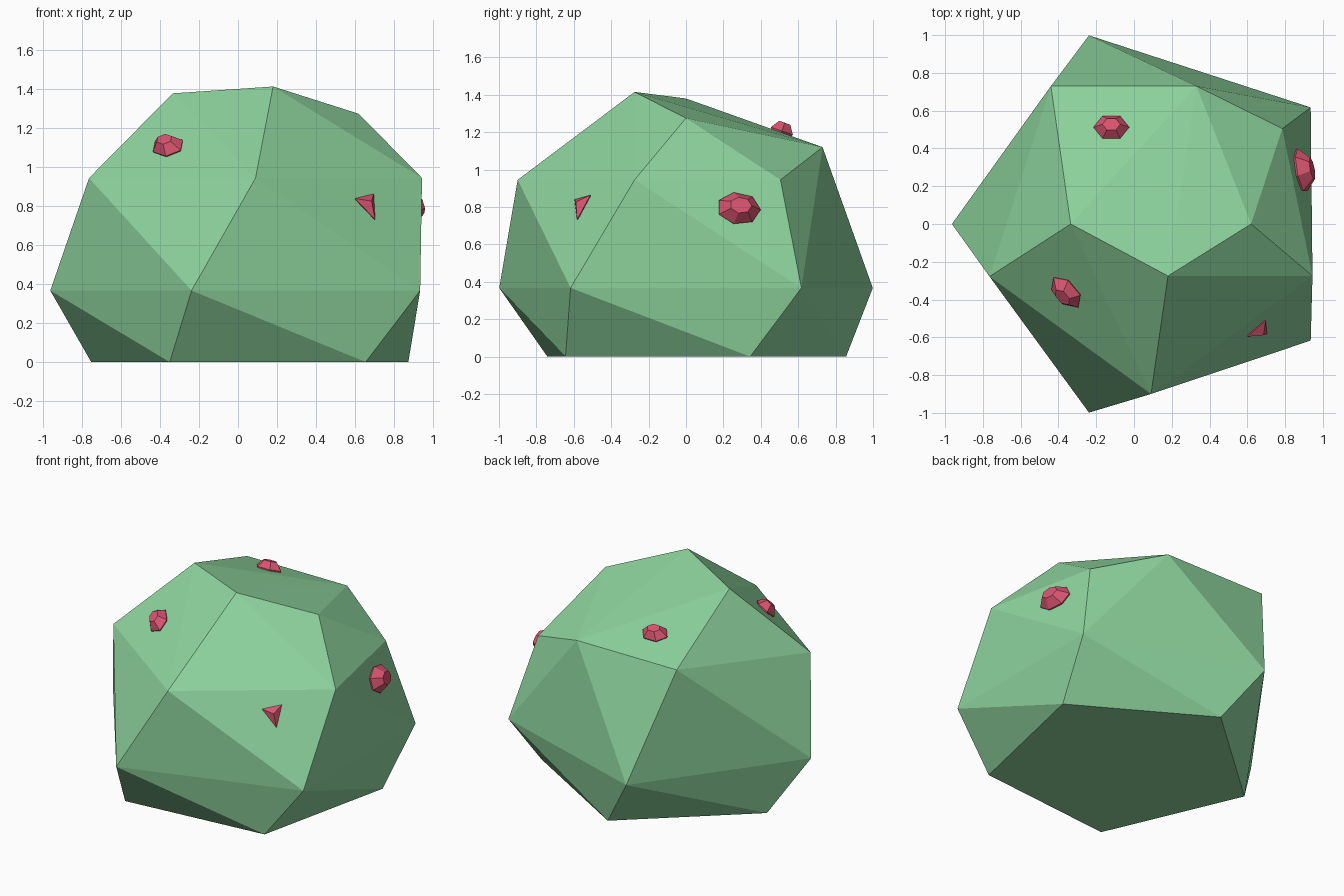
import bpy, bmesh, math
from mathutils import Vector, Matrix
from mathutils.bvhtree import BVHTree

if "Cube" in bpy.data.objects:
    bpy.data.objects.remove(bpy.data.objects["Cube"])


def material(name, rgb):
    m = bpy.data.materials.new(name)
    m.diffuse_color = (*rgb, 1)
    m.use_nodes = True
    m.node_tree.nodes["Principled BSDF"].inputs["Base Color"].default_value = m.diffuse_color
    return m


green = material("mint_green", (0.27, 0.66, 0.34))
red = material("rose_red", (0.69, 0.09, 0.16))


def add_object(name, bm, mat):
    bmesh.ops.recalc_face_normals(bm, faces=bm.faces)
    me = bpy.data.meshes.new(name)
    bm.to_mesh(me)
    ob = bpy.data.objects.new(name, me)
    bpy.context.collection.objects.link(ob)
    me.materials.append(mat)
    return ob


def hull(bm):
    res = bmesh.ops.convex_hull(bm, input=bm.verts)
    bmesh.ops.delete(bm, geom=[v for v in bm.verts if not v.link_faces], context='VERTS')


def ring(radius, z, start):
    return [(0.086 + radius * math.cos(math.radians(start + 72 * i)),
             radius * math.sin(math.radians(start + 72 * i)), z) for i in range(5)]


# Boulder: faceted hull of a flat base ring, a wide belt and an uneven crown
points = ring(0.86, 0, 23.5) + ring(1.05, 0.367, 36)
points += [(0.945, -0.275, 0.945), (0.785, 0.505, 0.945), (-0.765, -0.278, 0.945),
           (0.09, -0.9, 0.945), (-0.44, 0.73, 1.12), (0.33, 0.73, 1.12),
           (0.62, 0, 1.275), (-0.335, 0, 1.38), (0.18, -0.275, 1.415)]
bm = bmesh.new()
for p in points:
    bm.verts.new(p)
hull(bm)
boulder = add_object("boulder", bm, green)
bm.normal_update()
tree = BVHTree.FromBMesh(bm)

# Small crystals half sunk in the boulder: (place, long axis, length, width, height, sides)
crystals = [
    ((-0.12, 0.51, 1.20), (1, 0, 0), 0.095, 0.072, 0.055, 6),
    ((-0.355, -0.355, 1.10), (0.65, -0.65, -0.3), 0.105, 0.075, 0.055, 6),
    ((0.88, 0.28, 0.79), (0, 1, 0), 0.12, 0.09, 0.07, 7),
    ((0.665, -0.56, 0.81), (0.25, 0, -1), 0.09, 0.075, 0.04, 3),
]
for place, axis, length, width, height, sides in crystals:
    loc, n, _, _ = tree.find_nearest(Vector(place))
    u = Vector(axis)
    u = (u - n * u.dot(n)).normalized()
    v = n.cross(u)
    c = bmesh.new()
    tip = 0.5 if sides > 3 else 0.02
    for scale, h in ((0.8, -0.6), (1.0, 0.15), (tip, 1.0)):
        for i in range(sides):
            a = 2 * math.pi * i / sides
            c.verts.new(loc + u * (math.cos(a) * length * scale)
                        + v * (math.sin(a) * width * scale) + n * (h * height))
    hull(c)
    add_object("crystal", c, red)
